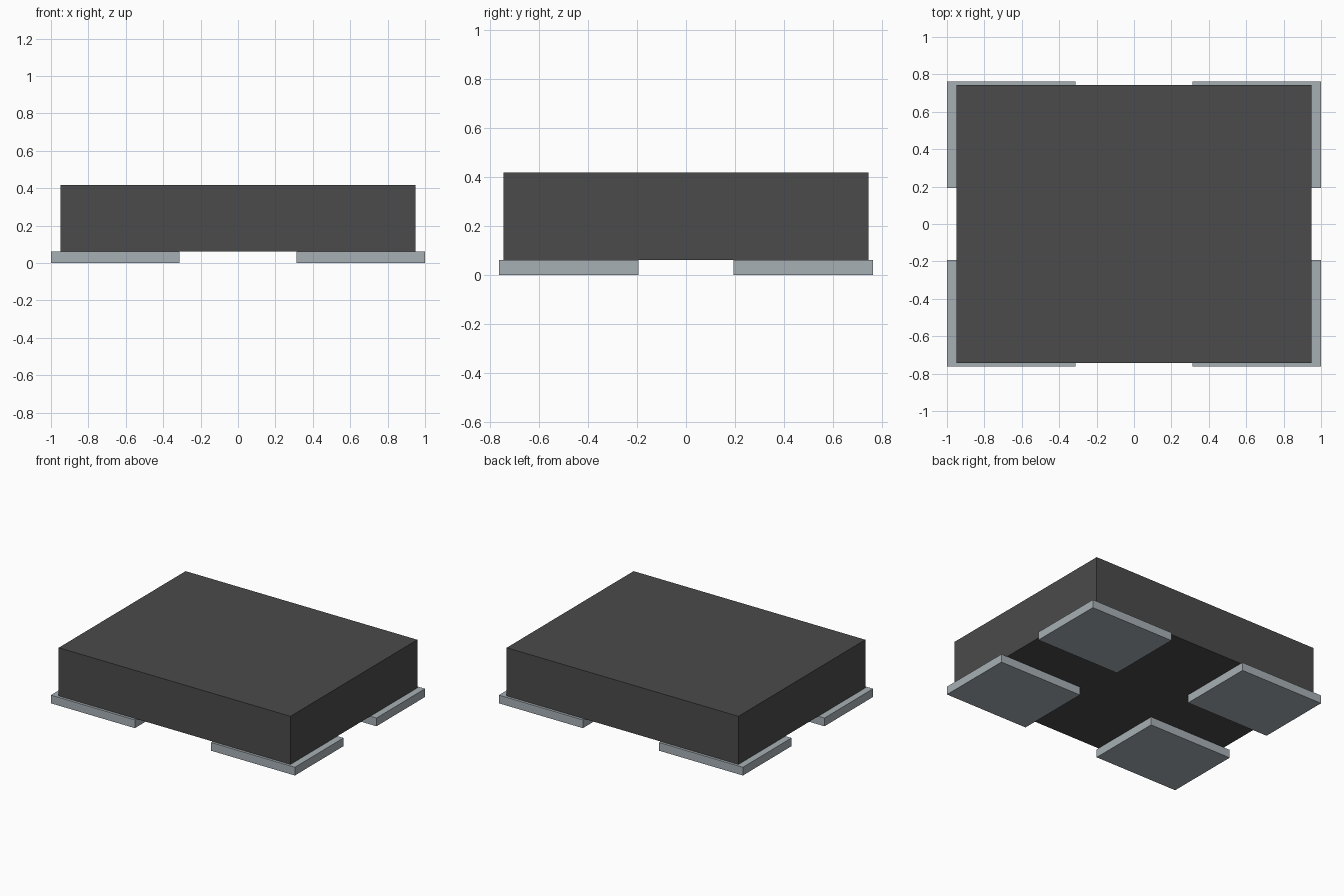
import bpy

cube = bpy.data.objects.get("Cube")
if cube:
    bpy.data.objects.remove(cube, do_unlink=True)


def material(name, rgb):
    mat = bpy.data.materials.new(name)
    mat.use_nodes = True
    color = (*rgb, 1)
    mat.diffuse_color = color
    bsdf = next(n for n in mat.node_tree.nodes if n.type == 'BSDF_PRINCIPLED')
    bsdf.inputs["Base Color"].default_value = color
    return mat


def box(name, low, high, mat):
    """Box between two opposite corners."""
    center = [(a + b) / 2 for a, b in zip(low, high)]
    bpy.ops.mesh.primitive_cube_add(size=1, location=center)
    ob = bpy.context.object
    ob.name = name
    ob.scale = [b - a for a, b in zip(low, high)]
    bpy.ops.object.transform_apply(location=False, rotation=False, scale=True)
    ob.data.materials.append(mat)
    return ob


charcoal = material("charcoal", (0.07, 0.07, 0.07))
silver = material("silver grey", (0.39, 0.435, 0.46))

PAD_TOP = 0.061

# Main block
box("body", (-0.95, -0.743, PAD_TOP), (0.95, 0.743, 0.418), charcoal)

# Four corner pads under the block, jutting slightly past its sides
for side, sx in (("left", 1), ("right", -1)):
    for end, sy in (("front", -1), ("back", 1)):
        xs = sorted((sx * 0.312, sx * 1.0))
        ys = sorted((sy * 0.193, sy * 0.762))
        box(f"{end}_{side}_pad", (xs[0], ys[0], 0), (xs[1], ys[1], PAD_TOP), silver)
